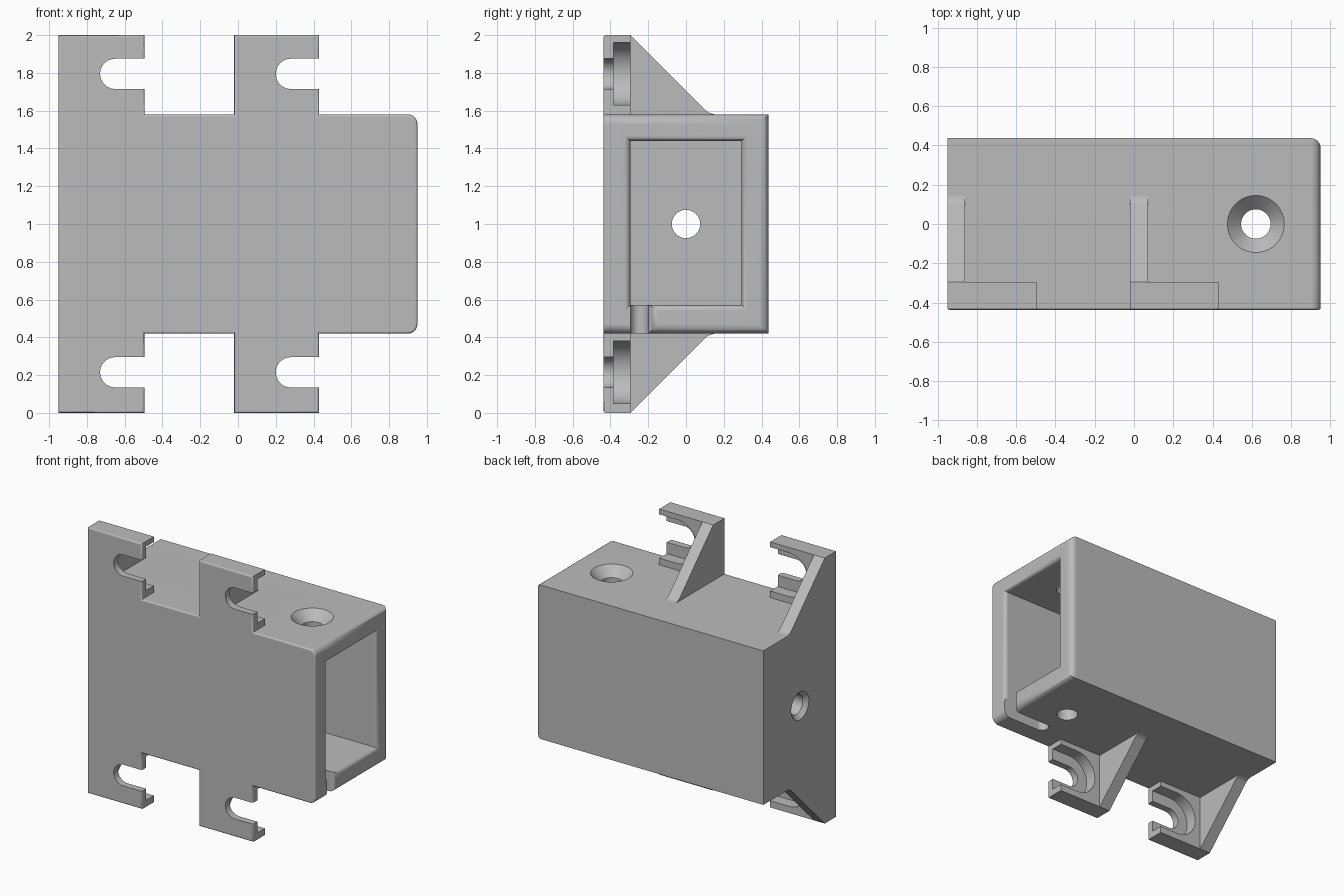
import bpy, bmesh
from math import sin, cos, pi, radians
from mathutils import Matrix

cube = bpy.data.objects.get("Cube")
if cube:
    bpy.data.objects.remove(cube, do_unlink=True)

grey = bpy.data.materials.new("plain_grey")
grey.use_nodes = True
colour = (0.5, 0.5, 0.5, 1)
grey.diffuse_color = colour
grey.node_tree.nodes["Principled BSDF"].inputs["Base Color"].default_value = colour

HX, HY = 0.95, 0.437           # half length and half depth
Z0, Z1 = 0.42, 1.58            # housing bottom and top
WALL_Y = -0.295                # inside face of the front plate
ROUND, FLARE = 0.05, 0.03      # rim fillets


def finish(name, bm):
    bmesh.ops.recalc_face_normals(bm, faces=bm.faces)
    mesh = bpy.data.meshes.new(name)
    bm.to_mesh(mesh)
    bm.free()
    mesh.materials.append(grey)
    obj = bpy.data.objects.new(name, mesh)
    bpy.context.collection.objects.link(obj)
    return obj


def arc(cx, cy, r, start, end, n=6):
    angles = [radians(start + (end - start) * i / n) for i in range(n + 1)]
    return [(cx + r * cos(a), cy + r * sin(a)) for a in angles]


def skin(name, rings):
    """Closed solid through rings that have equal point counts."""
    bm = bmesh.new()
    loops = [[bm.verts.new(p) for p in ring] for ring in rings]
    for a, b in zip(loops, loops[1:]):
        for i in range(len(a)):
            j = (i + 1) % len(a)
            bm.faces.new((a[i], a[j], b[j], b[i]))
    bm.faces.new(loops[0])
    bm.faces.new(loops[-1])
    return finish(name, bm)


def prism(name, outline, axis, low, high):
    """Extrude a 2D outline along one axis."""
    rings = [[p[:axis] + (level,) + p[axis:] for p in outline] for level in (low, high)]
    return skin(name, rings)


def box_ring(x, y0, y1, z0, z1):
    return [(x, y0, z0), (x, y1, z0), (x, y1, z1), (x, y0, z1)]


def cone(name, r1, r2, depth, place):
    bm = bmesh.new()
    bmesh.ops.create_cone(bm, cap_ends=True, segments=48, radius1=r1, radius2=r2,
                          depth=depth, matrix=place)
    return finish(name, bm)


def combine(target, tool, operation):
    mod = target.modifiers.new(operation.lower(), "BOOLEAN")
    mod.operation, mod.solver, mod.object = operation, "EXACT", tool
    bpy.context.view_layer.objects.active = target
    bpy.ops.object.modifier_apply(modifier=mod.name)
    bpy.data.objects.remove(tool, do_unlink=True)


def flip(points):
    return [(a, 2 - z) for a, z in points]


# Front plate with its four ears, front edge softly rounded
arms = [(-HX, -0.495), (-0.02, 0.43)]
upper = []
for left, right in arms:
    upper += [(left, Z1), (left, 2), (right, 2), (right, Z1)]
upper = upper[1:] + arc(HX - ROUND, Z1 - ROUND, ROUND, 90, 0)
bracket = prism("mounting_bracket", upper + flip(upper)[::-1], 1, -HY, WALL_Y)
bm = bmesh.new()
bm.from_mesh(bracket.data)
front = [e for e in bm.edges if all(v.co.y < -HY + 0.001 for v in e.verts)]
bmesh.ops.bevel(bm, geom=front, offset=0.012, segments=3, profile=0.5, affect="EDGES")
bm.to_mesh(bracket.data)
bm.free()

# Housing with a rounded rim
rings = [box_ring(-HX, -0.36, HY, Z0, Z1)]
for x, out in arc(HX - ROUND, 0, ROUND, 90, 0):
    d = ROUND - out
    rings.append(box_ring(x, -0.36, HY - d, Z0 + d, Z1 - d))
combine(bracket, skin("housing", rings), "UNION")

# Sloped gussets behind the ears
slope = [(-0.36, 1.5), (-0.36, 2), (WALL_Y, 2), (0.1, 1.605), (0.12, 1.59),
         (0.15, Z1), (0.15, 1.5)]
for left, _ in arms:
    for shape in (slope, flip(slope)):
        combine(bracket, prism("gusset", shape, 0, left, left + 0.09), "UNION")

# Cavity with a flared mouth
cz0, cz1 = 0.57, 1.44
rings = [box_ring(-0.805, WALL_Y, -WALL_Y, cz0, cz1)]
for x, y in arc(HX - FLARE, FLARE, FLARE, -90, 0) + [(HX + 0.05, FLARE)]:
    rings.append(box_ring(x, WALL_Y - y, y - WALL_Y, cz0 - y, cz1 + y))
combine(bracket, skin("cavity", rings), "DIFFERENCE")

# Open screw slots with a wider recess behind
for left, right in arms:
    for z in (0.215, 1.795):
        for r, low, high in ((0.08, -0.5, -0.2), (0.165, -0.385, -0.2)):
            cx = left + 0.3
            outline = arc(cx, z, r, 90, 270, 20) + [(right + 0.02, z - r), (right + 0.02, z + r)]
            combine(bracket, prism("slot", outline, 1, low, high), "DIFFERENCE")

# Cable notch in the floor, flared at the rim
notch = arc(0.645, -0.248, 0.047, 270, 90, 12)
notch += arc(HX - ROUND, -0.201 + ROUND, ROUND, -90, 0)
notch += [(1, -0.201 + ROUND), (1, WALL_Y)]
combine(bracket, prism("cable_notch", notch, 2, 0.3, 0.7), "DIFFERENCE")

# Countersunk screw hole through roof and floor, and the cable hole in the end wall
side = Matrix.Rotation(-pi / 2, 4, "Y")
holes = [
    (0.075, 0.075, 1.6, Matrix.Translation((0.62, 0, 1))),
    (0.075, 0.165, 0.09, Matrix.Translation((0.62, 0, 1.555))),
    (0.075, 0.075, 0.4, Matrix.Translation((-0.9, 0, 1)) @ side),
    (0.075, 0.115, 0.04, Matrix.Translation((-0.94, 0, 1)) @ side),
]
for r1, r2, depth, place in holes:
    combine(bracket, cone("hole", r1, r2, depth, place), "DIFFERENCE")

# Smooth fillets, crisp flats
bpy.ops.object.select_all(action="DESELECT")
bracket.select_set(True)
bpy.context.view_layer.objects.active = bracket
bpy.ops.object.shade_smooth_by_angle(angle=radians(32))
weighted = bracket.modifiers.new("flat_normals", "WEIGHTED_NORMAL")
weighted.keep_sharp = True
